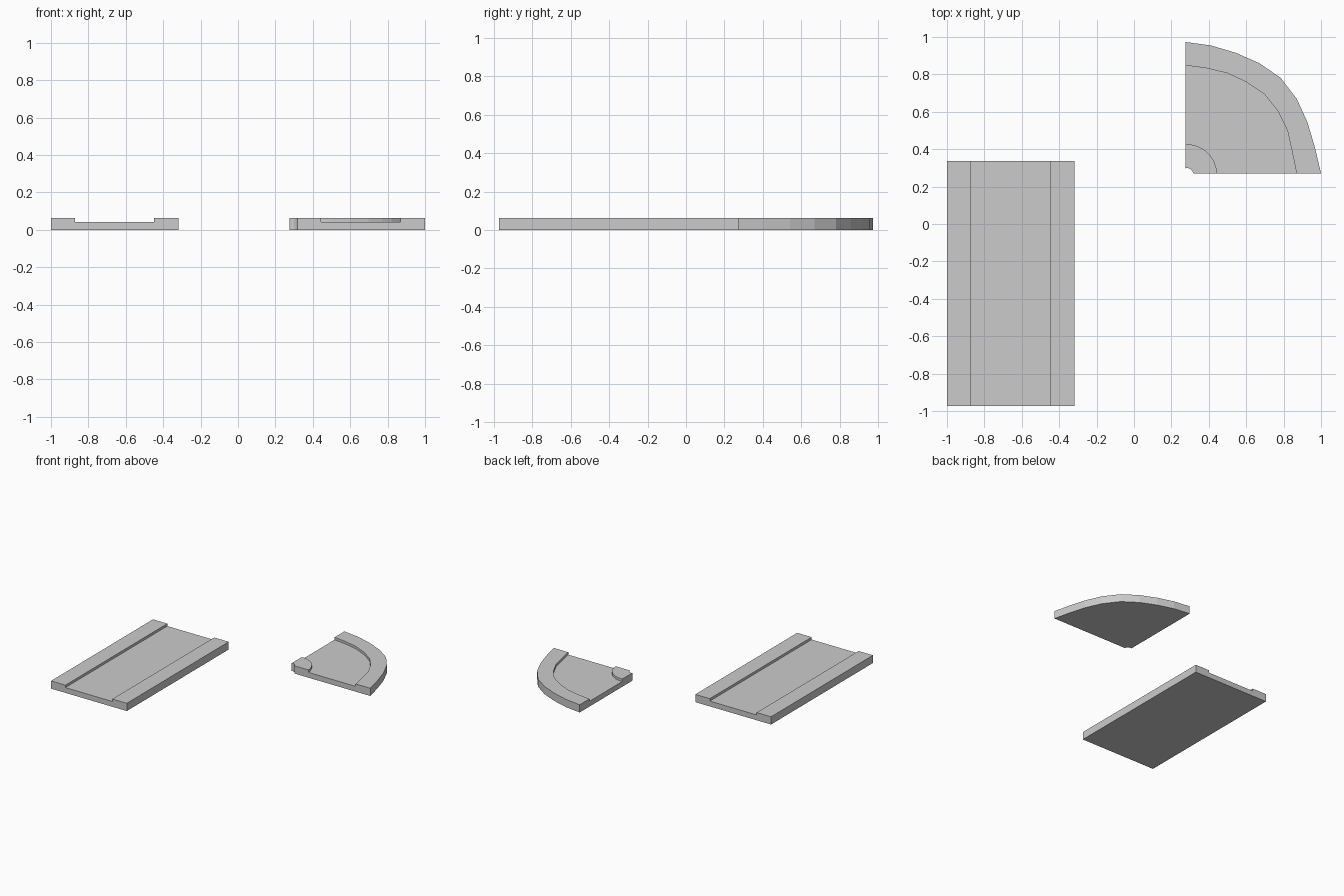
import bpy
from math import cos, sin, pi

if "Cube" in bpy.data.objects:
    bpy.data.objects.remove(bpy.data.objects["Cube"])

TOP, FLOOR = 0.063, 0.043   # rim height and channel floor height


def loft(name, sections):
    """Join matching closed cross-sections into one capped solid."""
    n = len(sections[0])
    verts = [p for s in sections for p in s]
    faces = [list(range(n))[::-1],
             [(len(sections) - 1) * n + i for i in range(n)]]
    for k in range(len(sections) - 1):
        for i in range(n):
            j = (i + 1) % n
            faces.append([k * n + i, k * n + j, (k + 1) * n + j, (k + 1) * n + i])
    mesh = bpy.data.meshes.new(name)
    mesh.from_pydata(verts, [], faces)
    mesh.update()
    obj = bpy.data.objects.new(name, mesh)
    bpy.context.collection.objects.link(obj)
    # Outward normals
    import bmesh
    bm = bmesh.new()
    bm.from_mesh(mesh)
    bmesh.ops.recalc_face_normals(bm, faces=bm.faces)
    bm.to_mesh(mesh)
    bm.free()
    return obj


def channel(a, b, c, d):
    """Raised rims a-b and c-d with a lower floor between them."""
    return [(a, 0), (a, TOP), (b, TOP), (b, FLOOR),
            (c, FLOOR), (c, TOP), (d, TOP), (d, 0)]


# Straight track section
profile = channel(-1.0, -0.871, -0.449, -0.319)
loft("straight_track", [[(x, y, z) for x, z in profile] for y in (-0.973, 0.336)])

# Quarter-turn track section, slightly uneven radii around the corner
CX, CY = 0.275, 0.271
outer = [0.725, 0.706, 0.707, 0.716, 0.721, 0.709, 0.698, 0.697, 0.702]
groove = [0.594, 0.582, 0.591, 0.596, 0.598, 0.587, 0.580, 0.573, 0.577]
sections = []
for i in range(9):
    t = i / 8
    ang = t * pi / 2
    prof = channel(0.042 - 0.016 * t, 0.169 - 0.014 * t, groove[i], outer[i])
    sections.append([(CX + r * cos(ang), CY + r * sin(ang), z) for r, z in prof])
loft("curved_track", sections)
